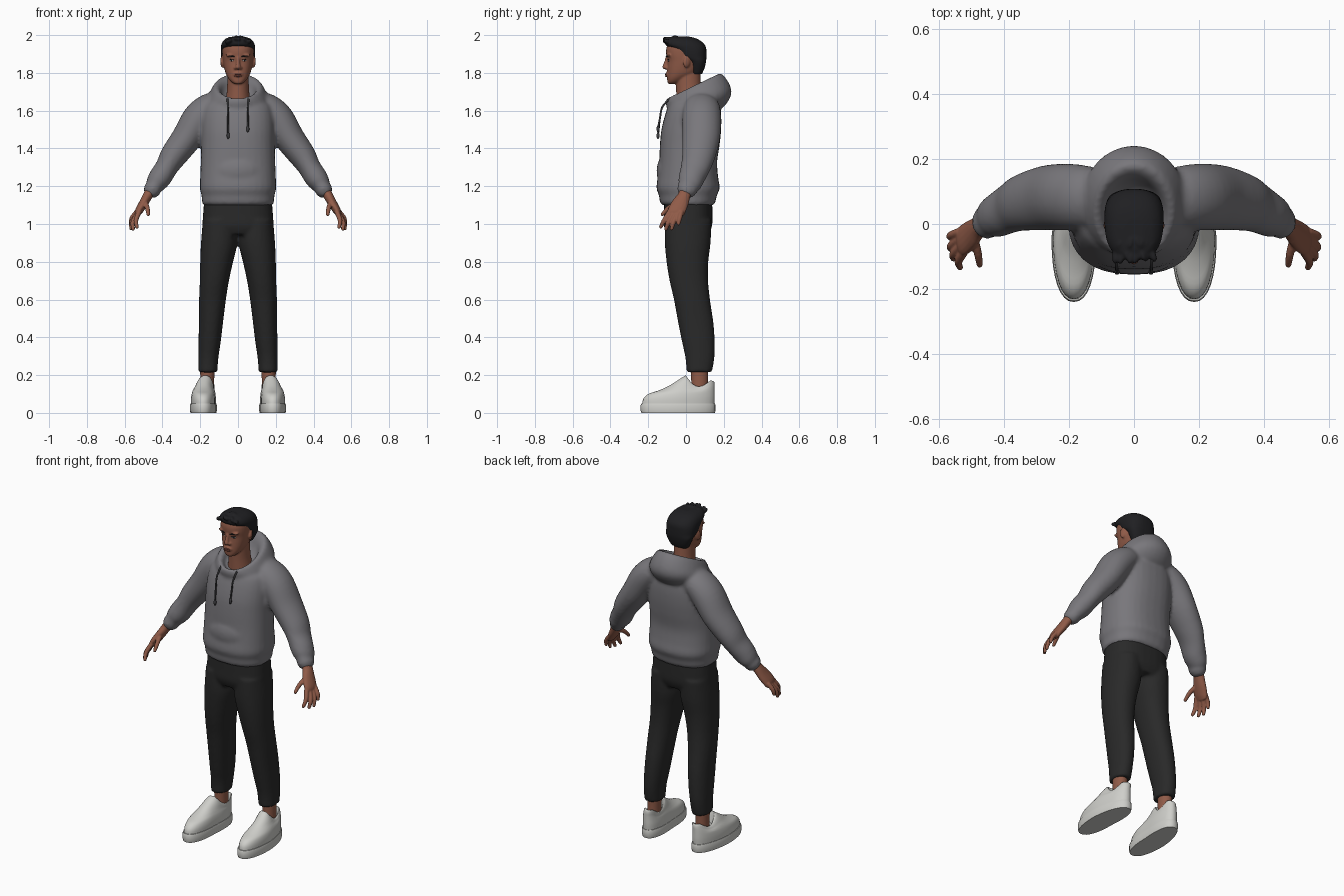
import bpy, bmesh, math, random
from mathutils import Vector, Matrix
from mathutils.bvhtree import BVHTree

random.seed(4)


def material(name, r, g, b):
    m = bpy.data.materials.new(name)
    m.diffuse_color = (r, g, b, 1)
    return m


GREY = material("grey_fleece", 0.19, 0.185, 0.2)
BLACK = material("black_cloth", 0.022, 0.022, 0.022)
SKIN = material("brown_skin", 0.28, 0.105, 0.065)
LIPS = material("lip_red", 0.22, 0.07, 0.05)
HAIR = material("black_hair", 0.014, 0.014, 0.016)
WHITE = material("off_white", 0.62, 0.62, 0.59)
CORD = material("dark_cord", 0.05, 0.05, 0.055)


def spline(rows, n=4):
    """Catmull-Rom interpolation of equal-length tuples."""
    out = []
    for i in range(len(rows) - 1):
        p0, p1, p2, p3 = (rows[max(0, min(len(rows) - 1, i + k))] for k in (-1, 0, 1, 2))
        for j in range(n):
            t = j / n
            out.append(tuple(0.5 * (2 * b + (c - a) * t + (2 * a - 5 * b + 4 * c - d) * t * t
                                    + (3 * b - a - 3 * c + d) * t ** 3)
                             for a, b, c, d in zip(p0, p1, p2, p3)))
    return out + [tuple(rows[-1])]


def skin_rings(bm, rings):
    vs = [[bm.verts.new(p) for p in ring] for ring in rings]
    n = len(vs[0])
    for a, b in zip(vs, vs[1:]):
        for i in range(n):
            bm.faces.new((a[i], a[(i + 1) % n], b[(i + 1) % n], b[i]))
    bm.faces.new(vs[0])
    bm.faces.new(vs[-1])


def loft(bm, rows, e=2.0, side=1, n=4, seg=32):
    """Stacked rings; row = centre x, half width, front y, back y, front z, back z."""
    rings = []
    for cx, rx, yf, yb, zf, zb in spline(rows, n):
        ring = []
        for k in range(seg):
            a = 2 * math.pi * k / seg
            c, s = (math.copysign(abs(f) ** (2 / e), f) for f in (math.cos(a), math.sin(a)))
            ring.append((side * (cx + rx * c), (yf + yb) / 2 + (yb - yf) / 2 * s,
                         (zf + zb) / 2 + (zb - zf) / 2 * s))
        rings.append(ring)
    skin_rings(bm, rings)


def tube(bm, rows, side=1, seg=16, n=4):
    """Limb along a path; row = x, y, z, in-plane radius, depth radius."""
    pts = spline(rows, n)
    rings = []
    for i, p in enumerate(pts):
        t = (Vector(pts[min(i + 1, len(pts) - 1)][:3]) - Vector(pts[max(i - 1, 0)][:3])).normalized()
        v = Vector((0, 1, 0))
        v = (v - t * v.dot(t)).normalized()
        u = v.cross(t)
        c = Vector(p[:3])
        steps = [(0, 1)] if i < len(pts) - 1 else [(0, 1), (0.5, 0.8), (0.8, 0.4)]
        for push, k in steps:
            o = c + t * p[3] * push
            ring = [o + (u * p[3] * math.cos(a) + v * p[4] * math.sin(a)) * k
                    for a in (2 * math.pi * j / seg for j in range(seg))]
            rings.append([(side * q.x, q.y, q.z) for q in ring])
    skin_rings(bm, rings)


def ball(bm, loc, size, rot=(0, 0, 0)):
    m = Matrix.Translation(loc)
    for axis, ang in zip("XYZ", rot):
        m = m @ Matrix.Rotation(ang, 4, axis)
    bmesh.ops.create_uvsphere(bm, u_segments=20, v_segments=12, radius=1,
                              matrix=m @ Matrix.Diagonal((*size, 1)))


def finish(bm, name, mat, voxel=0, smooth=3, sharp=50):
    bmesh.ops.recalc_face_normals(bm, faces=bm.faces)
    me = bpy.data.meshes.new(name)
    bm.to_mesh(me)
    bm.free()
    me.materials.append(mat)
    ob = bpy.data.objects.new(name, me)
    bpy.context.collection.objects.link(ob)
    me.shade_smooth()
    if voxel:
        r = ob.modifiers.new("fuse", "REMESH")
        r.mode, r.voxel_size, r.use_smooth_shade = "VOXEL", voxel, True
        s = ob.modifiers.new("soften", "SMOOTH")
        s.factor, s.iterations = 0.5, smooth
    else:
        me.set_sharp_from_angle(angle=math.radians(sharp))
    return ob


def flat(*rows):
    """Level rings: repeat the single height as front and back height."""
    return [r if len(r) == 6 else (*r, r[-1]) for r in rows]


# hoodie: torso, pocket, hood and sleeves fused together
bm = bmesh.new()
loft(bm, flat((0, .183, -.125, .145, 1.10), (0, .19, -.138, .155, 1.115), (0, .193, -.143, .163, 1.15),
              (0, .202, -.156, .178, 1.19), (0, .2, -.15, .17, 1.25), (0, .197, -.142, .165, 1.33),
              (0, .195, -.138, .178, 1.42), (0, .195, -.13, .186, 1.5), (0, .19, -.11, .186, 1.58),
              (0, .17, -.09, .175, 1.63, 1.65), (0, .12, -.075, .155, 1.64, 1.69),
              (0, .08, -.06, .13, 1.64, 1.70)), e=2.4)
ball(bm, (0, -.1, 1.28), (.13, .056, .09))
loft(bm, [(0, .12, -.09, .15, 1.6, 1.6), (0, .15, -.1, .2, 1.615, 1.62), (0, .162, -.107, .24, 1.635, 1.685),
          (0, .148, -.107, .228, 1.65, 1.745), (0, .122, -.1, .185, 1.668, 1.797),
          (0, .097, -.085, .15, 1.66, 1.775), (0, .085, -.07, .125, 1.645, 1.72),
          (0, .07, -.06, .1, 1.63, 1.69)])
for s in (1, -1):
    tube(bm, [(.09, .08, 1.625, .07, .085), (.15, .082, 1.612, .08, .098), (.208, .083, 1.557, .087, .103),
              (.272, .08, 1.455, .08, .1), (.342, .066, 1.36, .071, .088), (.378, .05, 1.3, .06, .078),
              (.41, .032, 1.25, .061, .07), (.434, .02, 1.215, .054, .064), (.446, .01, 1.195, .045, .054),
              (.456, .005, 1.178, .046, .053)], side=s, seg=24)
finish(bm, "hoodie", GREY, voxel=0.011)

# drawstrings with tips
bm = bmesh.new()
for s, drop in ((1, 1.515), (-1, 1.48)):
    tube(bm, [(.055, -.085, 1.665, .005, .005), (.054, -.125, 1.62, .005, .005),
              (.053, -.138, 1.56, .005, .005), (.052, -.147, drop, .005, .005)], side=s, seg=8)
    ball(bm, (s * .052, -.148, drop - .012), (.008, .008, .018))
finish(bm, "drawstrings", CORD)

# trousers: hips and two tapered legs
bm = bmesh.new()
loft(bm, flat((0, .178, -.115, .138, 1.14), (0, .185, -.117, .14, 1.05), (0, .187, -.117, .138, .99),
              (0, .165, -.1, .12, .945)), e=2.5)
for s in (1, -1):
    loft(bm, flat((.096, .09, -.112, .135, 1.02), (.1, .096, -.112, .13, .9), (.113, .087, -.103, .118, .8),
                  (.125, .077, -.087, .117, .7), (.135, .071, -.064, .127, .6), (.143, .064, -.042, .145, .48),
                  (.15, .059, -.022, .152, .38), (.157, .053, -.003, .15, .29),
                  (.16, .05, .003, .137, .215)), e=2.2, side=s)
finish(bm, "trousers", BLACK, voxel=0.01)

# ankles
bm = bmesh.new()
for s in (1, -1):
    loft(bm, flat((.163, .036, .025, .118, .09), (.163, .036, .028, .116, .16), (.161, .04, .025, .118, .25)), side=s)
finish(bm, "ankles", SKIN)

# shoes: soles and uppers
for name, rows, e in (
        ("shoe_soles", flat((.185, .067, -.236, .152, 0), (.185, .069, -.24, .156, .012),
                            (.185, .069, -.24, .156, .04), (.185, .066, -.236, .153, .05)), 2.3),
        ("shoe_uppers", flat((.185, .064, -.232, .15, .046), (.185, .064, -.226, .152, .075, .08),
                             (.185, .06, -.2, .152, .1, .11), (.184, .054, -.15, .152, .117, .135),
                             (.182, .049, -.1, .152, .138, .15), (.18, .045, -.05, .15, .168, .162),
                             (.178, .041, -.01, .146, .194, .168), (.177, .036, .0, .138, .192, .165),
                             (.176, .03, .015, .125, .14, .12)), 2.2)):
    bm = bmesh.new()
    for s in (1, -1):
        loft(bm, rows, e=e, side=s, n=1 if name == "shoe_soles" else 3)
    for v in bm.verts:
        # heel swings inward, collar dips beside the ankle
        v.co.x -= math.copysign(0.1 * max(0, v.co.y + .04), v.co.x)
        if v.co.z > .11 and .0 < v.co.y < .13:
            v.co.z -= (v.co.z - .11) * .6 * math.sin(math.pi * v.co.y / .13)
    finish(bm, name, WHITE, sharp=60)

# hands: palm, four fingers and thumb
fingers = [((.523, -.086, 1.065), (.54, -.115, 1.02), (.535, -.134, .983)),
           ((.532, -.067, 1.055), (.556, -.093, 1.01), (.555, -.107, .972)),
           ((.535, -.045, 1.055), (.562, -.066, 1.01), (.566, -.076, .974)),
           ((.535, -.024, 1.065), (.562, -.034, 1.03), (.568, -.04, 1.0)),
           ((.492, -.045, 1.115), (.48, -.092, 1.085), (.475, -.126, 1.05))]
for s, name in ((1, "left_hand"), (-1, "right_hand")):
    bm = bmesh.new()
    tube(bm, [(.44, .005, 1.21, .03, .036), (.475, -.008, 1.155, .026, .033), (.5, -.03, 1.11, .024, .044),
              (.524, -.05, 1.07, .021, .047), (.533, -.056, 1.05, .015, .042)], side=s)
    for f in fingers:
        tube(bm, [(*p, r, r) for p, r in zip(f, (.0135, .0125, .0095))], side=s, seg=12)
    finish(bm, name, SKIN, voxel=0.004, smooth=2)

# head: neck, skull, jaw, nose, brow and ears
bm = bmesh.new()
loft(bm, [(0, .066, -.05, .09, 1.63, 1.66), (0, .058, -.052, .08, 1.7, 1.73), (0, .057, -.055, .075, 1.76, 1.82)])
loft(bm, flat((0, .018, -.088, -.04, 1.74, 1.745), (0, .036, -.097, .0, 1.748, 1.76),
              (0, .054, -.1, .035, 1.768, 1.785), (0, .066, -.1, .06, 1.8), (0, .074, -.099, .08, 1.83),
              (0, .08, -.098, .092, 1.865), (0, .083, -.105, .097, 1.9), (0, .082, -.103, .093, 1.935),
              (0, .068, -.086, .075, 1.965), (0, .035, -.05, .04, 1.98)), e=2.3)
tube(bm, [(0, -.099, 1.885, .009, .008), (0, -.106, 1.855, .01, .01), (0, -.112, 1.83, .014, .014)], seg=12)
ball(bm, (0, -.094, 1.792), (.028, .015, .016))
ball(bm, (0, -.085, 1.756), (.026, .014, .016))
for s in (1, -1):
    ball(bm, (s * .014, -.102, 1.826), (.009, .01, .008))
    ball(bm, (s * .036, -.09, 1.893), (.03, .012, .009))
    ball(bm, (s * .084, .004, 1.858), (.008, .02, .031), (-.2, 0, s * .35))
head = finish(bm, "head", SKIN, voxel=0.005, smooth=3)

# face details laid on the head surface
dg = bpy.context.evaluated_depsgraph_get()
dg.update()
surface = BVHTree.FromObject(head, dg)


def face_point(x, z, out=0.0):
    hit = surface.ray_cast(Vector((x, -1, z)), Vector((0, 1, 0)))[0]
    return Vector((x, (hit.y if hit else -.09) - out, z))


for name, mat, x, z, size, tilt, out in (
        ("eyebrows", HAIR, .037, 1.889, (.021, .004, .004), .1, 0),
        ("eye_whites", WHITE, .035, 1.866, (.012, .003, .0045), .05, 0),
        ("irises", HAIR, .035, 1.866, (.005, .002, .0046), 0, .002),
        ("upper_lids", HAIR, .035, 1.8705, (.014, .003, .0016), .05, .001)):
    bm = bmesh.new()
    for s in (1, -1):
        yaw = s * .35
        ball(bm, face_point(s * x, z, out), size, (0, -s * tilt, yaw))
    finish(bm, name, mat)
bm = bmesh.new()
ball(bm, face_point(0, 1.793), (.022, .004, .004))
ball(bm, face_point(0, 1.784), (.019, .005, .005))
finish(bm, "lips", LIPS)

# hair: short sides and back, swept tufts on top
bm = bmesh.new()
loft(bm, flat((0, .055, .03, .085, 1.795), (0, .07, .022, .098, 1.825), (0, .084, .012, .106, 1.86),
              (0, .089, -.035, .108, 1.885), (0, .091, -.055, .108, 1.91), (0, .091, -.08, .107, 1.93),
              (0, .089, -.108, .1, 1.948), (0, .08, -.11, .08, 1.968), (0, .06, -.1, .05, 1.984),
              (0, .03, -.075, .015, 1.992)), e=2.5)
for i in range(16):
    x = -.056 + .112 * (i % 8) / 7
    y = -.095 + .04 * (i // 8) + random.uniform(-.006, .006)
    ball(bm, (x, y, 1.984 - 4.5 * x * x - .006 * (1 - i // 8) + random.uniform(-.003, .003)),
         (.011, .026, .013), (-.3, 0, random.uniform(-.6, .6)))
finish(bm, "hair", HAIR, voxel=0.005, smooth=2)
